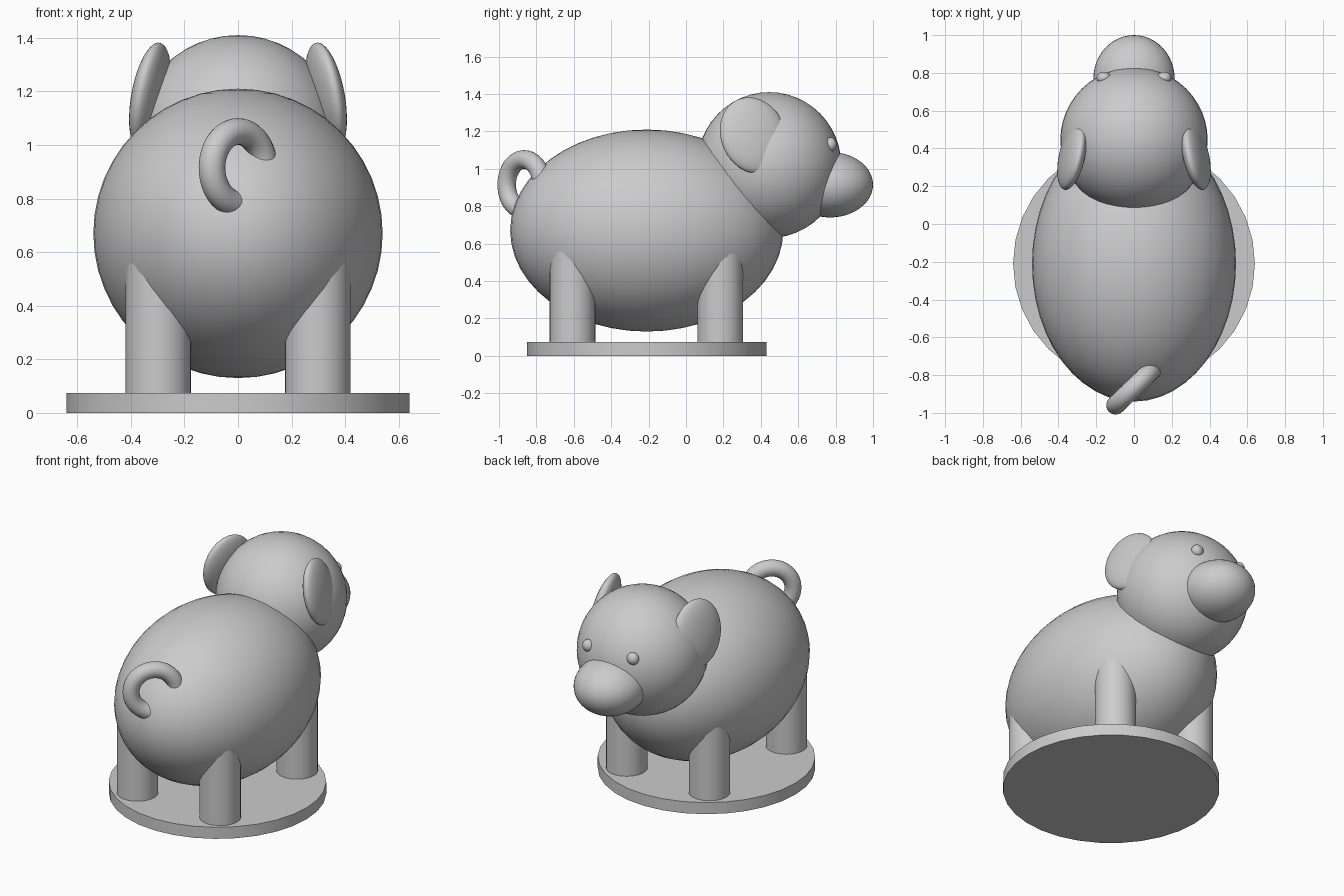
import bpy
from math import radians

cube = bpy.data.objects.get("Cube")
if cube:
    bpy.data.objects.remove(cube, do_unlink=True)

# One plain grey for the whole figurine
grey = bpy.data.materials.new("plain grey")
grey.use_nodes = True
colour = (0.6, 0.6, 0.6, 1)
grey.diffuse_color = colour
grey.node_tree.nodes["Principled BSDF"].inputs["Base Color"].default_value = colour


def finish(name):
    obj = bpy.context.object
    obj.name = name
    obj.data.materials.append(grey)
    bpy.ops.object.shade_smooth_by_angle(angle=radians(35))
    return obj


def ellipsoid(name, centre, radii, rotation=(0, 0, 0), segments=48):
    bpy.ops.mesh.primitive_uv_sphere_add(
        segments=segments, ring_count=segments // 2, radius=1, location=centre,
        rotation=[radians(a) for a in rotation])
    bpy.context.object.scale = radii
    return finish(name)


def post(name, x, y, bottom, top, radius, sides=32):
    bpy.ops.mesh.primitive_cylinder_add(
        vertices=sides, radius=radius, depth=top - bottom,
        location=(x, y, (bottom + top) / 2))
    return finish(name)


# Round stand
post("base", 0, -0.21, 0, 0.075, 0.64)

# Torso, head and snout
ellipsoid("body", (0, -0.21, 0.67), (0.54, 0.73, 0.54))
ellipsoid("head", (0, 0.445, 1.02), (0.39, 0.385, 0.39))
ellipsoid("snout", (0, 0.77, 0.915), (0.215, 0.23, 0.175))

# Paired parts, mirrored across x
for side, s in (("left", 1), ("right", -1)):
    ellipsoid(side + "_eye", (s * 0.16, 0.773, 1.13), (0.038, 0.033, 0.038),
              segments=24)
    ellipsoid(side + "_ear", (s * 0.328, 0.36, 1.178), (0.058, 0.18, 0.21),
              (18, s * -11, s * 14))
    for end, y in (("head_end", 0.183), ("tail_end", -0.607)):
        post(f"{side}_{end}_leg", s * 0.297, y, 0.06, 0.62, 0.122)

# Curled tail: an upright ring set diagonally, half sunk into the rump
bpy.ops.mesh.primitive_torus_add(
    major_radius=0.135, minor_radius=0.05, major_segments=48, minor_segments=20,
    location=(0, -0.865, 0.915), rotation=(radians(90), 0, radians(44)))
finish("tail")
